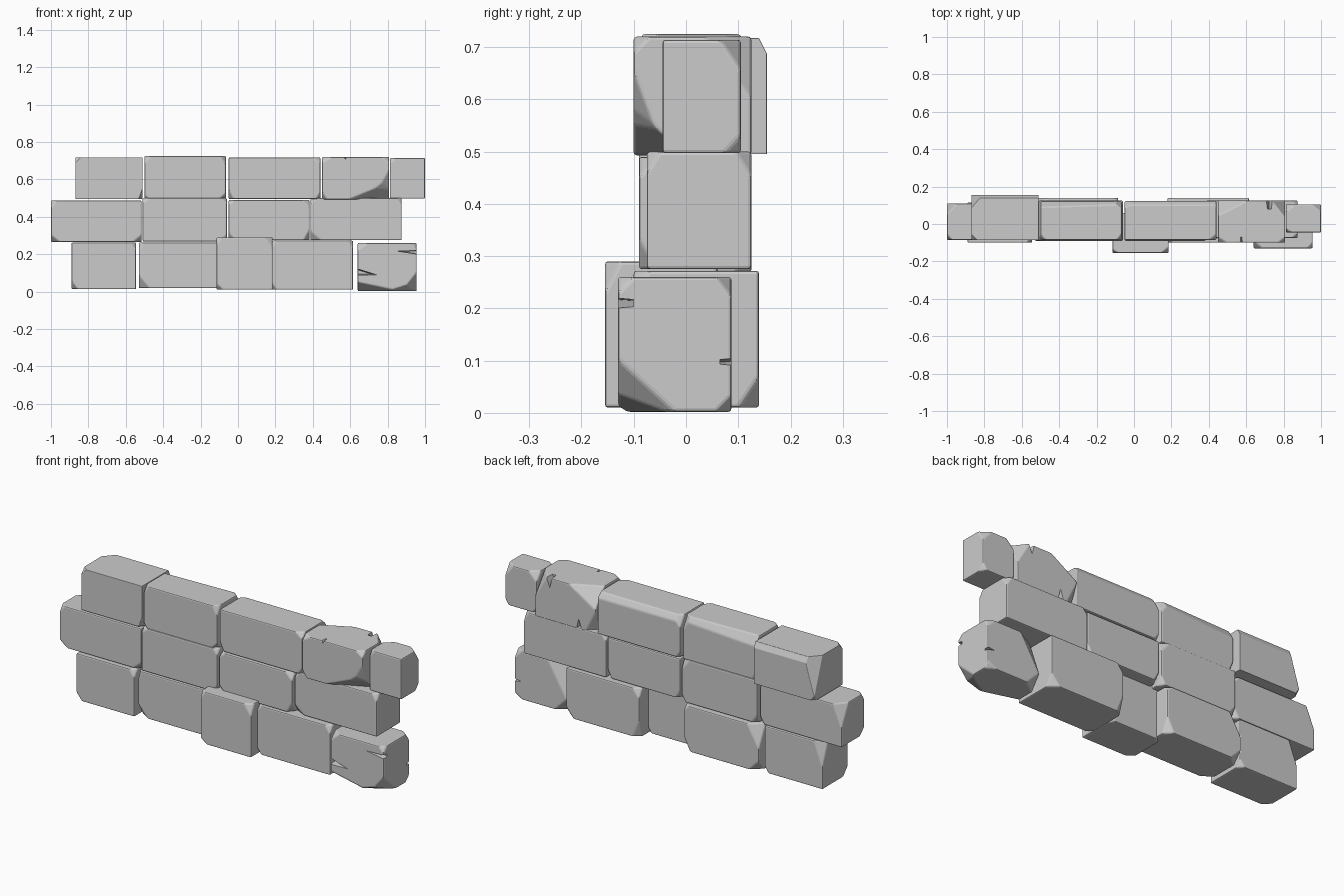
import bpy, bmesh, random
from mathutils import Vector

if "Cube" in bpy.data.objects:
    bpy.data.objects.remove(bpy.data.objects["Cube"])

random.seed(4)


def chop(bm, point, normal):
    """Slice off everything on the normal side of a plane and cap it."""
    geom = bm.verts[:] + bm.edges[:] + bm.faces[:]
    bmesh.ops.bisect_plane(bm, geom=geom, dist=1e-6, plane_co=point,
                           plane_no=normal, clear_outer=True)
    open_edges = [e for e in bm.edges if e.is_boundary]
    if open_edges:
        bmesh.ops.holes_fill(bm, edges=open_edges, sides=0)


def to_object(bm, name):
    bmesh.ops.recalc_face_normals(bm, faces=bm.faces)
    me = bpy.data.meshes.new(name)
    bm.to_mesh(me)
    bm.free()
    ob = bpy.data.objects.new(name, me)
    bpy.context.collection.objects.link(ob)
    return ob


def stone(name, x, y, z, cuts=(), chips=4):
    """Stone block; each cut is (corner signs, depth along x, y, z); sign 0 = whole edge."""
    lo, hi = Vector((x[0], y[0], z[0])), Vector((x[1], y[1], z[1]))
    mid, size = (lo + hi) / 2, hi - lo
    bm = bmesh.new()
    bmesh.ops.create_cube(bm, size=1)
    for v in bm.verts:
        v.co = mid + Vector(a * b for a, b in zip(v.co, size))
    corners = [(a, b, c) for a in (-1, 1) for b in (-1, 1) for c in (-1, 1)]
    used = [c[0] for c in cuts]
    free = [c for c in corners if c not in used]
    small = [(c, random.uniform(.02, .04), random.uniform(.02, .04), random.uniform(.025, .06))
             for c in random.sample(free, min(chips, len(free)))]
    for signs, *depth in list(cuts) + small:
        corner = mid + Vector(s * d / 2 for s, d in zip(signs, size))
        normal = Vector(s / d if s else 0 for s, d in zip(signs, depth))
        axis = next(i for i in range(3) if signs[i])
        point = corner.copy()
        point[axis] -= signs[axis] * depth[axis]
        chop(bm, point, normal.normalized())
    bmesh.ops.remove_doubles(bm, verts=bm.verts, dist=.002)
    bmesh.ops.bevel(bm, geom=bm.edges[:], offset=.006, segments=2, profile=.5,
                    affect='EDGES', clamp_overlap=True)
    return to_object(bm, name)


def crack(ob, pts, y0, y1):
    """Cut a wedge-shaped crack: an xz outline at y0 narrowing to its centre at y1."""
    bm = bmesh.new()
    c = Vector((sum(p[0] for p in pts), sum(p[1] for p in pts))) / len(pts)
    a = [bm.verts.new((px, y0, pz)) for px, pz in pts]
    b = [bm.verts.new((c.x + (px - c.x) * .5, y1, c.y + (pz - c.y) * .5)) for px, pz in pts]
    bm.faces.new(a)
    bm.faces.new(b[::-1])
    n = len(pts)
    for i in range(n):
        bm.faces.new((a[i], b[i], b[(i + 1) % n], a[(i + 1) % n]))
    cutter = to_object(bm, "crack_cutter")
    cutter.hide_render = True
    mod = ob.modifiers.new("crack", 'BOOLEAN')
    mod.operation, mod.solver, mod.object = 'DIFFERENCE', 'EXACT', cutter
    bpy.context.view_layer.objects.active = ob
    bpy.ops.object.modifier_apply(modifier=mod.name)
    bpy.data.objects.remove(cutter)


LBT, RBT, LFT, RFT = (-1, 1, 1), (1, 1, 1), (-1, -1, 1), (1, -1, 1)
LBB, RBB, LFB, RFB = (-1, 1, -1), (1, 1, -1), (-1, -1, -1), (1, -1, -1)
BACK_TOP, FRONT_TOP = (0, 1, 1), (0, -1, 1)

# Top course
stone("top_stone_1", (-.87, -.51), (-.085, .155), (.495, .717),
      [(LBT, .06, .07, .2), (BACK_TOP, 1, .015, .03), (LFT, .03, .03, .03)], 2)
stone("top_stone_2", (-.50, -.065), (-.085, .12), (.495, .725),
      [((-1, 1, 1), .9, .03, .05), (RBT, .05, .04, .07), (LFT, .03, .03, .04)])
stone("top_stone_3", (-.05, .44), (-.085, .122), (.495, .717),
      [(BACK_TOP, 1, .02, .03), (RFT, .04, .03, .03), (LBT, .05, .04, .06)])
broken_top = stone("top_stone_broken", (.45, .808), (-.1, .125), (.493, .72),
      [(RFB, .22, .10, .09), (RFB, .09, .06, .16), (RFB, .15, .075, .12),
       (LBT, .16, .08, .10), (RBT, .07, .09, .12), (LBB, .06, .05, .12),
       (LFT, .05, .03, .03), (RFT, .04, .03, .03)], 1)
stone("top_stone_end", (.812, 1.0), (-.045, .105), (.497, .714),
      [(RBT, .05, .04, .06), (LFT, .03, .02, .03), (LBT, .05, .04, .05)], 2)

# Middle course
stone("middle_stone_1", (-1.0, -.515), (-.085, .11), (.265, .487),
      [(LBT, .05, .06, .12), (LFT, .03, .03, .04), (LFB, .05, .04, .04), (RFB, .05, .03, .04)], 2)
stone("middle_stone_2", (-.51, -.06), (-.09, .125), (.268, .5),
      [(RFB, .04, .02, .04), (RBT, .05, .03, .06)])
stone("middle_stone_3", (-.05, .383), (-.09, .12), (.275, .49),
      [(RFT, .04, .03, .04), (LFB, .04, .03, .04)])
stone("middle_stone_4", (.387, .875), (-.075, .125), (.275, .5),
      [(LFB, .06, .03, .05), (RBT, .03, .03, .05), (RFT, .03, .025, .04)], 2)

# Bottom course
stone("bottom_stone_1", (-.89, -.545), (-.1, .115), (.013, .262),
      [(LBT, .05, .05, .13), (RFT, .03, .03, .04)], 2)
stone("bottom_stone_2", (-.53, -.085), (-.09, .14), (.018, .262),
      [(LBT, .07, .06, .12), (LFB, .06, .04, .07), (LBB, .06, .05, .06),
       (RBB, .04, .04, .08)], 2)
stone("bottom_stone_projecting", (-.115, .185), (-.155, .06), (.01, .29),
      [(RFT, .04, .03, .06), (LFT, .03, .02, .04)], 3)
stone("bottom_stone_3", (.18, .615), (-.1, .14), (.01, .272),
      [(RBB, .05, .04, .06), (LBT, .04, .03, .05), (RFT, .03, .03, .04), (LBB, .04, .03, .1)], 2)
broken_end = stone("bottom_stone_broken", (.64, .955), (-.13, .087), (.002, .26),
      [(RFB, .08, .11, .10), (LFB, .24, .07, .05), (RFB, .16, .1, .05),
       (LBT, .12, .07, .2), (LBB, .08, .06, .08), (RBT, .04, .03, .04),
       (RBB, .05, .03, .03), (LFT, .05, .04, .04), (RFT, .03, .03, .03)], 0)

# Cracks in the broken stones
crack(broken_end, [(.62, .13), (.62, .085), (.755, .088)], -.15, -.09)
crack(broken_end, [(.98, .222), (.83, .218), (.98, .195)], -.15, -.10)
crack(broken_end, [(.98, .11), (.90, .098), (.98, .085)], .11, .065)
crack(broken_top, [(.555, .74), (.575, .70), (.59, .74)], -.12, -.07)
crack(broken_top, [(.70, .74), (.72, .66), (.75, .74)], .15, .08)
crack(broken_top, [(.52, .47), (.55, .56), (.57, .47)], .15, .09)
